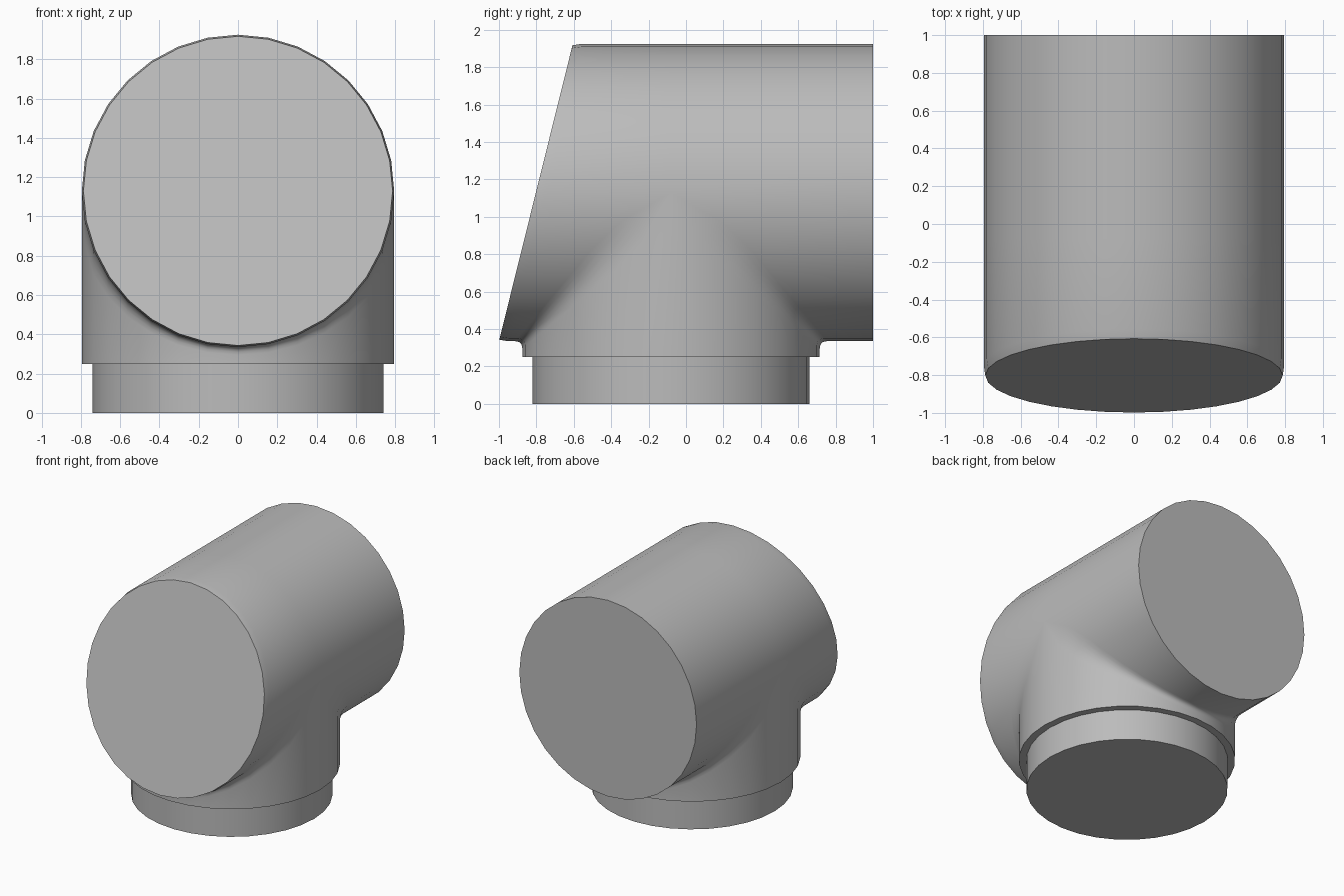
import bpy, bmesh, math

if "Cube" in bpy.data.objects:
    bpy.data.objects.remove(bpy.data.objects["Cube"])

R, ZC, CY = 0.795, 1.13, -0.08     # pipe radius, main axis height, branch axis y
M = 16                             # segments per half turn
Z_STEP, R_SPIGOT = 0.25, 0.74      # underside of the branch, spigot radius
R_CAP, RIM = 0.787, 0.05           # slightly tapered rim at the slanted end

grey = bpy.data.materials.new("light grey")
grey.diffuse_color = (0.5, 0.5, 0.5, 1)
grey.use_nodes = True
grey.node_tree.nodes["Principled BSDF"].inputs["Base Color"].default_value = grey.diffuse_color


def slant(z):
    """y of the slanted front plane at height z"""
    return -1 + (z - 0.335) * 0.395 / 1.59


def finish(name, bm):
    bmesh.ops.remove_doubles(bm, verts=bm.verts, dist=1e-5)
    bmesh.ops.dissolve_degenerate(bm, edges=bm.edges, dist=1e-5)
    bmesh.ops.recalc_face_normals(bm, faces=bm.faces)
    me = bpy.data.meshes.new(name)
    bm.to_mesh(me)
    bm.free()
    me.materials.append(grey)
    ob = bpy.data.objects.new(name, me)
    bpy.context.collection.objects.link(ob)
    bpy.ops.object.select_all(action='DESELECT')
    ob.select_set(True)
    bpy.context.view_layer.objects.active = ob
    bpy.ops.object.shade_smooth_by_angle(angle=math.radians(30))
    return ob


def loft(bm, lines):
    """skin neighbouring lines of points, return vertex grid"""
    grid = [[bm.verts.new(p) for p in line] for line in lines]
    for a, b in zip(grid, grid[1:]):
        for k in range(len(a) - 1):
            bm.faces.new((a[k], a[k + 1], b[k + 1], b[k]))
    return grid


def front_end(c, s):
    """cap edge and rim edge for direction (c, s) around the main axis"""
    zi, zo = ZC + R_CAP * s, ZC + R * s
    return [(R_CAP * c, slant(zi), zi), (R * c, slant(zo) + RIM, zo)]


def blend(x, h, side):
    """soft crotch between main pipe and branch, then down to the step"""
    d = (0.04 + 0.13 * (1 - h / R)) * min(1, h / 0.2)
    pts = []
    for k in range(6):
        t = k / 5
        pts.append((x, CY + side * (h + d * (1 - t) ** 2), ZC - h - d * t * t))
    f = R_SPIGOT / R
    return pts + [(x, CY + side * h, Z_STEP), (x * f, CY + side * h * f, Z_STEP)]


# main pipe with blended branch
bm = bmesh.new()
dirs = [(math.cos(math.pi * j / M), math.sin(math.pi * j / M)) for j in range(M + 1)]
dirs[0], dirs[-1] = (1, 0), (-1, 0)
top = loft(bm, [front_end(c, s) + [(R * c, CY, ZC + R * s), (R * c, 1, ZC + R * s)]
                for c, s in dirs])
front = loft(bm, [front_end(c, -s) + blend(R * c, R * s, -1) for c, s in dirs])
back = loft(bm, [[(R * c, 1, ZC - R * s)] + blend(R * c, R * s, 1) for c, s in dirs])
# flat end caps
bm.faces.new([l[0] for l in top] + [l[0] for l in front[-2:0:-1]])
bm.faces.new([l[-1] for l in top] + [l[0] for l in back[-2:0:-1]])
finish("tee_pipe", bm)

# narrower spigot below the step
bm = bmesh.new()
ring = [(R_SPIGOT * math.cos(math.pi * i / M), CY + R_SPIGOT * math.sin(math.pi * i / M))
        for i in range(2 * M + 1)]
g = loft(bm, [[(x, y, Z_STEP), (x, y, 0)] for x, y in ring])
bm.faces.new([l[1] for l in g[:-1]])
finish("bottom_spigot", bm)
